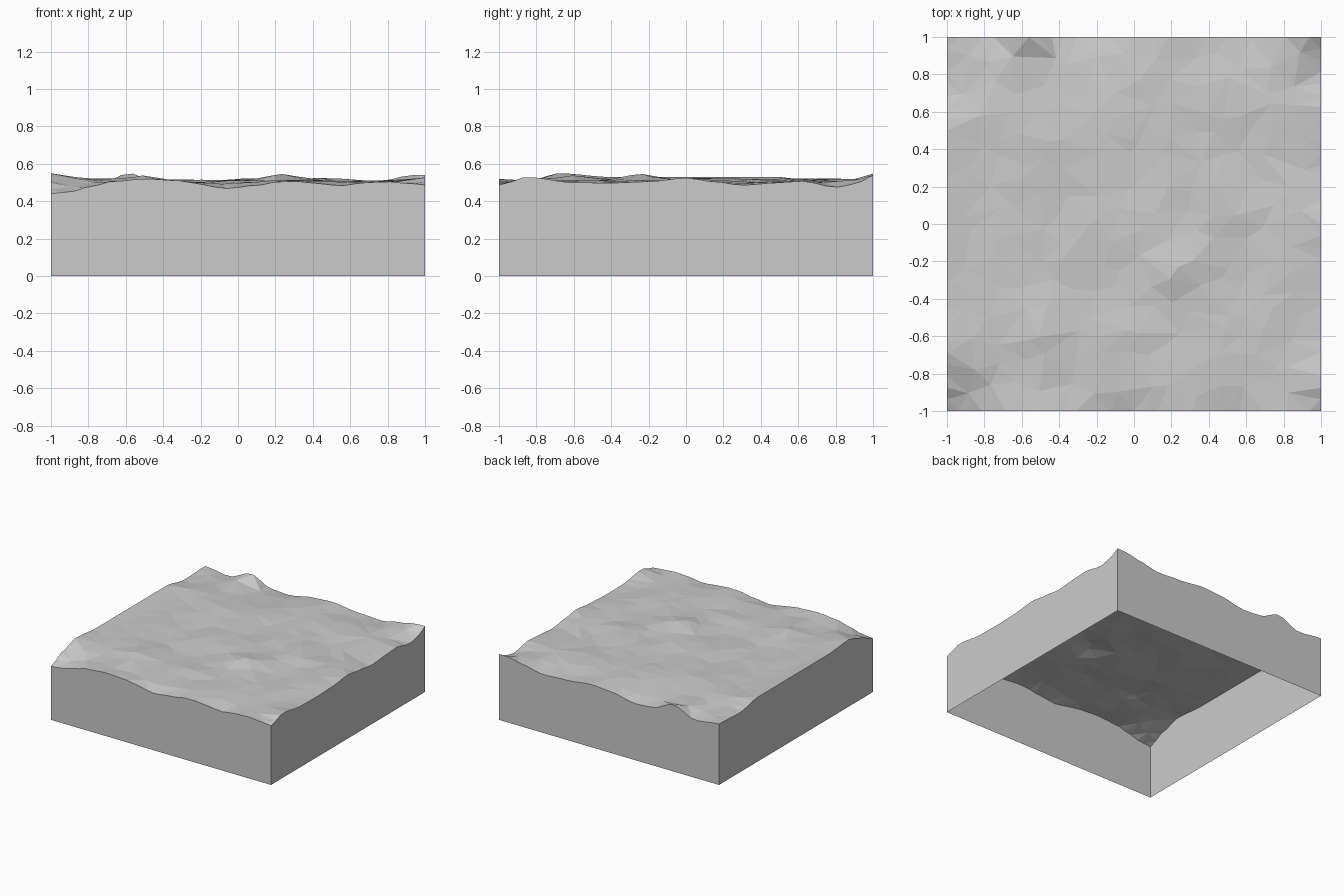
import bpy, bmesh, math, random
from mathutils import Vector, noise
from mathutils.geometry import delaunay_2d_cdt

if "Cube" in bpy.data.objects:
    bpy.data.objects.remove(bpy.data.objects["Cube"])

random.seed(7)

# Edge profiles: (position along the edge, height)
FRONT = [(-1, .44), (-.9, .45), (-.8, .475), (-.68, .505), (-.5, .52), (-.3, .51), (-.2, .49),
         (-.07, .468), (.1, .485), (.22, .505), (.32, .507), (.42, .495), (.55, .483),
         (.68, .5), (.8, .505), (.9, .497), (1, .487)]
BACK = [(-1, .5), (-.78, .475), (-.58, .55), (-.4, .475), (-.25, .465), (0, .505),
        (.15, .515), (.4, .49), (.6, .48), (.8, .515), (.92, .54), (1, .54)]
LEFT = [(-1, .44), (-.85, .505), (-.68, .55), (-.4, .53), (0, .53), (.25, .53),
        (.5, .53), (.73, .49), (1, .5)]
RIGHT = [(-1, .487), (-.85, .53), (-.6, .5), (-.4, .498), (-.2, .505), (0, .525), (.15, .505),
         (.3, .486), (.5, .5), (.62, .508), (.8, .475), (.9, .49), (1, .54)]
# Raised knolls inside the terrain: x, y, rise
KNOLLS = [(-.85, -.72, .025), (-.45, -.6, .025), (.22, -.27, .03), (.48, .15, .028),
          (.5, .68, .03), (.28, .28, .02), (-.2, -.1, .012), (0, .85, .02)]


def profile(points, t):
    for (a, ha), (b, hb) in zip(points, points[1:]):
        if t <= b:
            s = (t - a) / (b - a)
            s = s * s * (3 - 2 * s)
            return ha + (hb - ha) * s
    return points[-1][1]


def height(x, y):
    h = .509 + .022 * noise.noise(Vector((x * 3.2, y * 3.2, 4.7)))
    h += .008 * noise.noise(Vector((x * 8, y * 8, 1.3)))
    for kx, ky, rise in KNOLLS:
        h += rise * math.exp(-((x - kx) ** 2 + (y - ky) ** 2) / .012)
    h = min(h, .555)
    total, weight = h / .12 ** 2, 1 / .12 ** 2
    for d, p, t in ((y + 1, FRONT, x), (1 - y, BACK, x), (x + 1, LEFT, y), (1 - x, RIGHT, y)):
        w = 1 / (d + .008) ** 2
        total += w * profile(p, t)
        weight += w
    return total / weight


# Irregular scatter of points, with a finely divided border
pts = []
BORDER, CELLS = 32, 15
for i in range(BORDER):
    t = -1 + 2 * i / BORDER
    pts += [Vector((t, -1)), Vector((1, t)), Vector((-t, 1)), Vector((-1, -t))]
step = 2 / CELLS
for i in range(1, CELLS):
    for j in range(1, CELLS):
        pts.append(Vector((-1 + i * step + random.uniform(-.4, .4) * step,
                           -1 + j * step + random.uniform(-.4, .4) * step)))
verts, _, faces, *_ = delaunay_2d_cdt(pts, [], [], 0, 1e-6)

# Faceted terrain surface
bm = bmesh.new()
bv = [bm.verts.new((p.x, p.y, height(p.x, p.y))) for p in verts]
for f in faces:
    bm.faces.new([bv[i] for i in f])

# Straight skirt down to the ground, open underneath
rim = [e for e in bm.edges if e.is_boundary]
skirt = bmesh.ops.extrude_edge_only(bm, edges=rim)
for v in skirt["geom"]:
    if isinstance(v, bmesh.types.BMVert):
        v.co.z = 0
bmesh.ops.recalc_face_normals(bm, faces=bm.faces)
if max(bm.faces, key=lambda f: f.calc_center_median().z).normal.z < 0:
    bmesh.ops.reverse_faces(bm, faces=bm.faces)

mesh = bpy.data.meshes.new("terrain_block")
bm.to_mesh(mesh)
bm.free()
bpy.context.collection.objects.link(bpy.data.objects.new("terrain_block", mesh))
